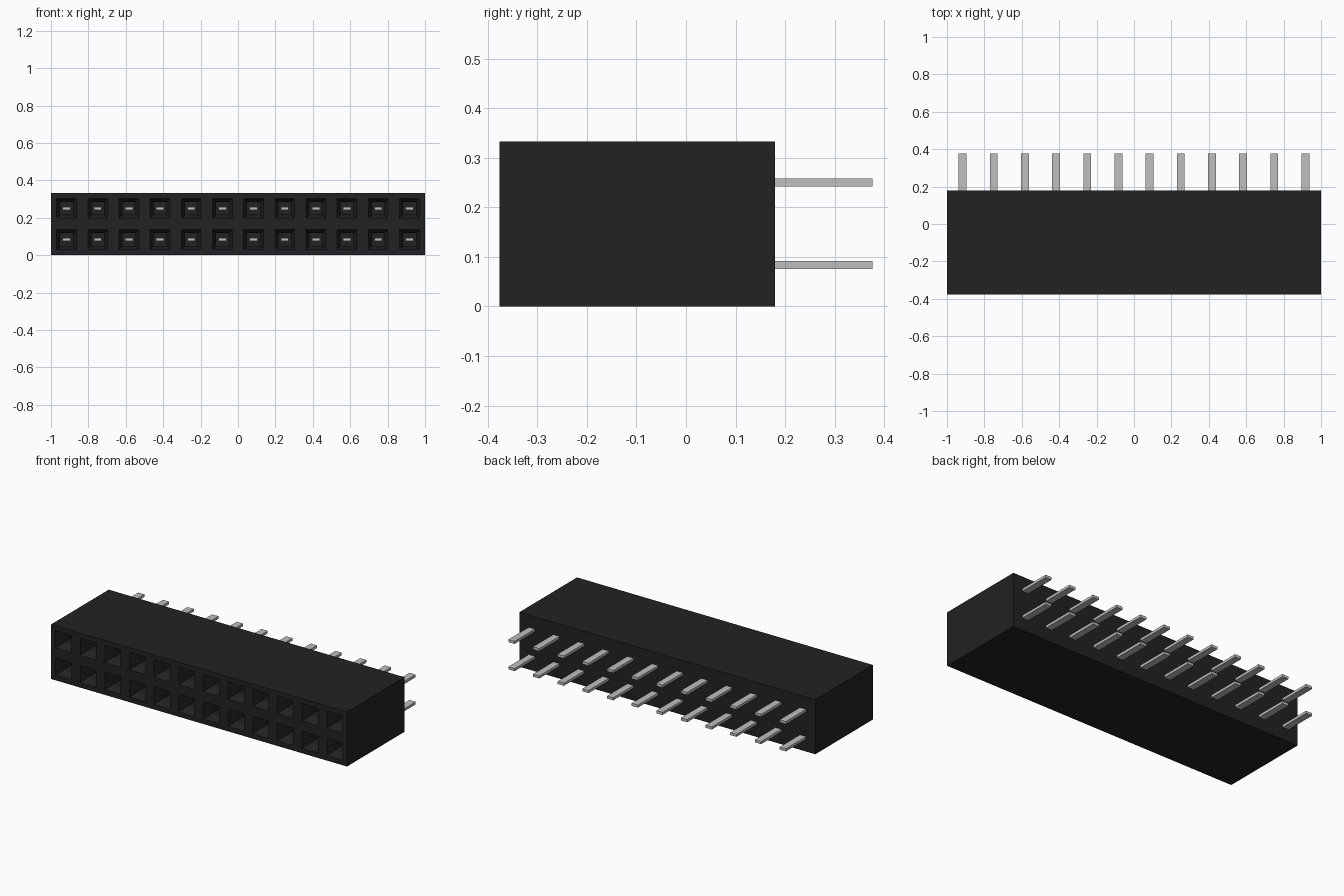
import bpy, bmesh
from mathutils import Matrix, Vector

cube = bpy.data.objects.get("Cube")
if cube:
    bpy.data.objects.remove(cube)

COLS, ROWS = 12, 2
PITCH = 2 / COLS
HEIGHT = PITCH * ROWS
FRONT, BACK, TIP = -0.376, 0.18, 0.376


def material(name, rgb, metallic=0.0):
    m = bpy.data.materials.new(name)
    m.diffuse_color = (*rgb, 1)
    m.use_nodes = True
    bsdf = m.node_tree.nodes["Principled BSDF"]
    bsdf.inputs["Base Color"].default_value = (*rgb, 1)
    return m


def add_object(name, bm, mat):
    mesh = bpy.data.meshes.new(name)
    bm.to_mesh(mesh)
    bm.free()
    mesh.materials.append(mat)
    ob = bpy.data.objects.new(name, mesh)
    bpy.context.collection.objects.link(ob)
    return ob


black = material("black plastic", (0.016, 0.016, 0.016))
silver = material("silver metal", (0.52, 0.52, 0.52))

# Housing: a front grid with one cell per socket, extruded back and closed
bm = bmesh.new()
xs = [-1 + i * PITCH for i in range(COLS + 1)]
zs = [j * PITCH for j in range(ROWS + 1)]
grid = [[bm.verts.new((x, FRONT, z)) for z in zs] for x in xs]
cells = [bm.faces.new((grid[i][j], grid[i + 1][j], grid[i + 1][j + 1], grid[i][j + 1]))
         for i in range(COLS) for j in range(ROWS)]
rim = [e for e in bm.edges if e.is_boundary]
ext = bmesh.ops.extrude_edge_only(bm, edges=rim)["geom"]
bmesh.ops.translate(bm, verts=[g for g in ext if isinstance(g, bmesh.types.BMVert)],
                    vec=(0, BACK - FRONT, 0))
bmesh.ops.contextual_create(bm, geom=[g for g in ext if isinstance(g, bmesh.types.BMEdge)])
bmesh.ops.recalc_face_normals(bm, faces=bm.faces)


def push(faces, half, depth):
    """Scale each socket floor to a half width and move it back to a depth."""
    for f in faces:
        c = f.calc_center_median()
        for v in f.verts:
            v.co = Vector((c.x + (half if v.co.x > c.x else -half), FRONT + depth,
                           c.z + (half if v.co.z > c.z else -half)))


# Sockets: square mouth, tapered lead-in, then a straight well
for half, depth in ((0.053, 0), (0.034, 0.05), (0.034, 0.20)):
    bmesh.ops.inset_individual(bm, faces=cells, thickness=0.005)
    push(cells, half, depth)
add_object("housing", bm, black)

# Flat contact pins, running from inside each socket out of the back
bm = bmesh.new()
start = FRONT + 0.12
for x in range(COLS):
    for z in range(ROWS):
        centre = Vector((-1 + (x + 0.5) * PITCH, (start + TIP) / 2, (z + 0.5) * PITCH))
        bmesh.ops.create_cube(bm, size=1, matrix=Matrix.Translation(centre)
                              @ Matrix.Diagonal((0.042, TIP - start, 0.016, 1)))
add_object("contact_pins", bm, silver)
